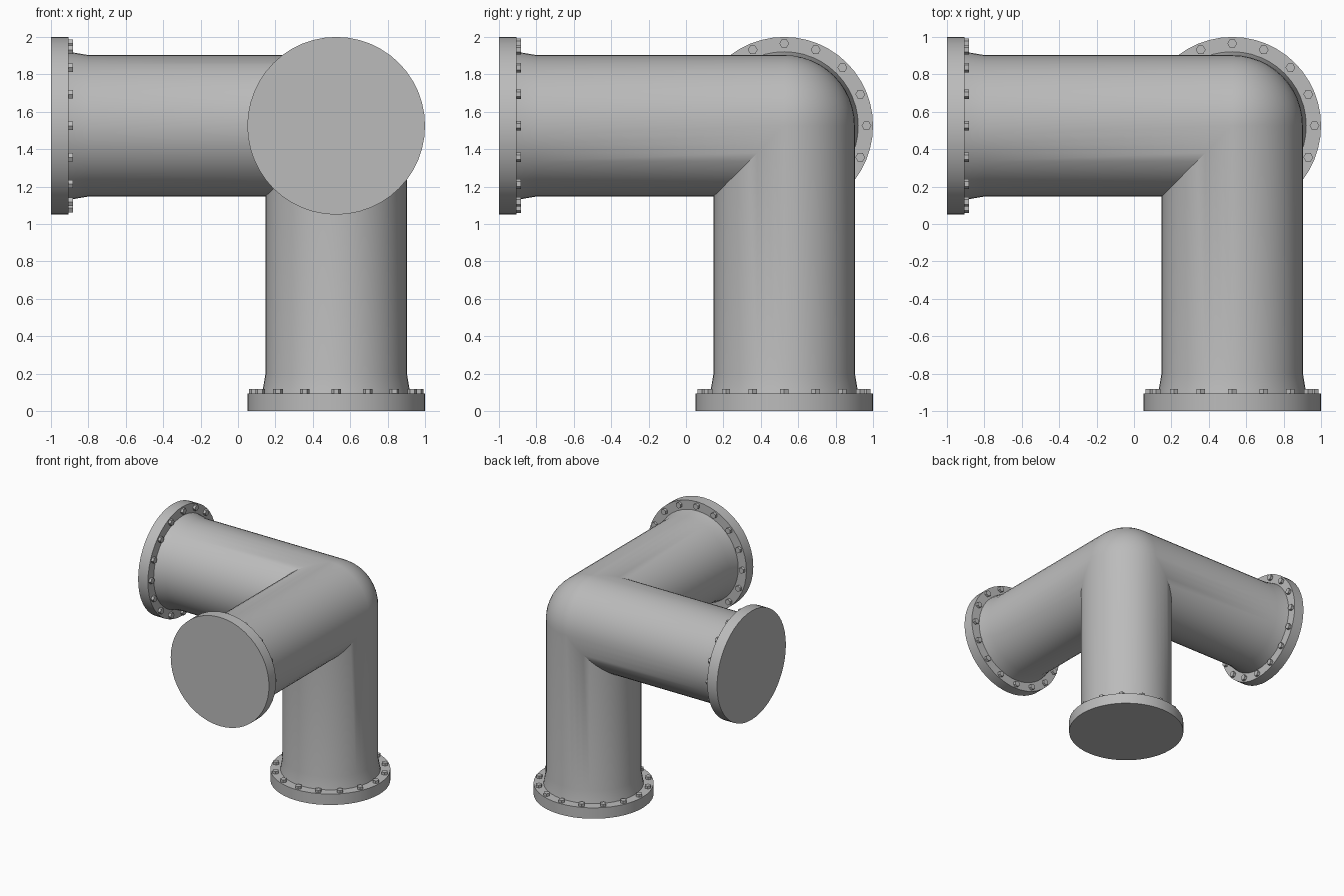
import bpy, bmesh
from math import sin, cos, pi
from mathutils import Vector

cube = bpy.data.objects.get("Cube")
if cube:
    bpy.data.objects.remove(cube)

CENTRE = Vector((0.525, 0.525, 1.525))   # where the three pipe axes meet
REACH = 1.525                            # from the centre to each flange face
PIPE_R, NECK_R, FLANGE_R = 0.378, 0.396, 0.475
THICK = 0.095
SEGS = 48
BOLTS = 16

grey = bpy.data.materials.new("pipe grey")
grey.use_nodes = True
grey.diffuse_color = (0.5, 0.5, 0.5, 1)
grey.node_tree.nodes["Principled BSDF"].inputs["Base Color"].default_value = (0.5, 0.5, 0.5, 1)


def place(axis, a, u, v):
    """Point at distance a along an arm, with u and v across it."""
    p = CENTRE.copy()
    for k, d in enumerate((a, u, v)):
        p[(axis + k) % 3] -= d
    return p


def ring(bm, axis, r, a, n=SEGS, u0=0, v0=0, mitre=False):
    verts = []
    for k in range(n):
        u, v = r * cos(2 * pi * k / n), r * sin(2 * pi * k / n)
        verts.append(bm.verts.new(place(axis, max(0, u, v) if mitre else a, u0 + u, v0 + v)))
    return verts


def bridge(bm, a, b):
    for k in range(len(a)):
        j = (k + 1) % len(a)
        bm.faces.new((a[k], a[j], b[j], b[k]))


def finish(bm, name):
    bmesh.ops.remove_doubles(bm, verts=bm.verts, dist=0.0005)
    bmesh.ops.recalc_face_normals(bm, faces=bm.faces)
    mesh = bpy.data.meshes.new(name)
    bm.to_mesh(mesh)
    bm.free()
    mesh.materials.append(grey)
    obj = bpy.data.objects.new(name, mesh)
    bpy.context.collection.objects.link(obj)
    bpy.ops.object.select_all(action='DESELECT')
    obj.select_set(True)
    bpy.context.view_layer.objects.active = obj
    bpy.ops.object.shade_smooth_by_angle(angle=pi / 6)


# Pipe body: three mitred arms, flaring at the ends
bm = bmesh.new()
for axis in range(3):
    rings = [ring(bm, axis, PIPE_R, 0, mitre=True),
             ring(bm, axis, PIPE_R, REACH - 0.2),
             ring(bm, axis, NECK_R, REACH - THICK)]
    for a, b in zip(rings, rings[1:]):
        bridge(bm, a, b)

# Rounded outer corner: one eighth of a sphere
q = SEGS // 4
grid = []
for i in range(q + 1):
    t = pi / 2 * i / q
    grid.append([bm.verts.new(CENTRE + PIPE_R * Vector((
        cos(t) * cos(pi / 2 * j / q), cos(t) * sin(pi / 2 * j / q), sin(t))))
        for j in range(q + 1)])
for i in range(q):
    for j in range(q):
        bm.faces.new((grid[i][j], grid[i][j + 1], grid[i + 1][j + 1], grid[i + 1][j]))
finish(bm, "pipe_body")

# Closed flange and its circle of hexagonal bolts on each arm
for axis, side in enumerate(("right", "front", "bottom")):
    bm = bmesh.new()
    rings = [ring(bm, axis, NECK_R, REACH - THICK),
             ring(bm, axis, FLANGE_R, REACH - THICK),
             ring(bm, axis, FLANGE_R, REACH)]
    for a, b in zip(rings, rings[1:]):
        bridge(bm, a, b)
    bm.faces.new(rings[-1])
    finish(bm, side + "_flange")

    bm = bmesh.new()
    for k in range(BOLTS):
        ang = 2 * pi * k / BOLTS
        u, v = 0.44 * cos(ang), 0.44 * sin(ang)
        base = ring(bm, axis, 0.026, REACH - THICK, 6, u, v)
        head = ring(bm, axis, 0.026, REACH - THICK - 0.023, 6, u, v)
        bridge(bm, base, head)
        bm.faces.new(head)
    finish(bm, side + "_bolts")
